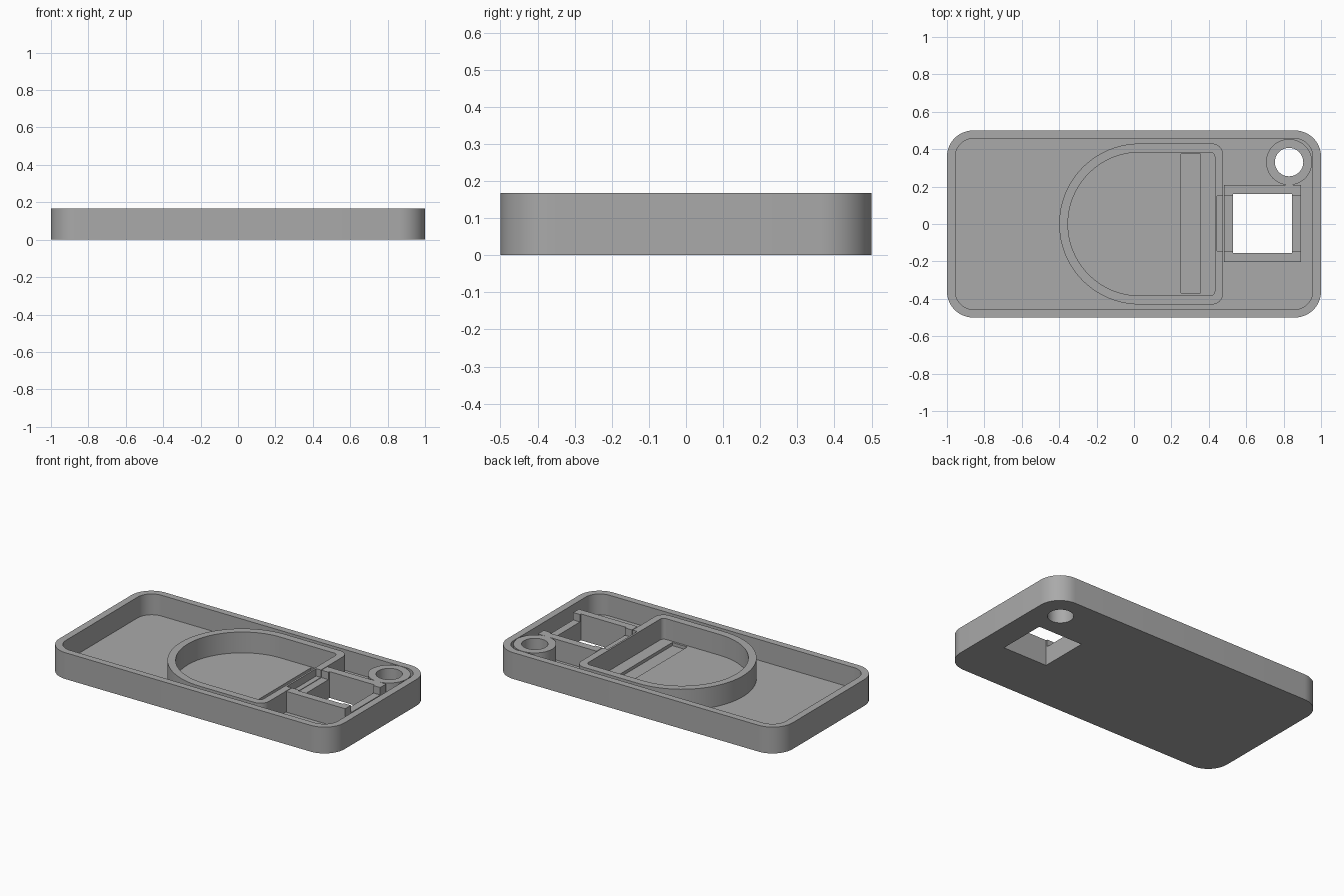
import bpy, bmesh, math

if "Cube" in bpy.data.objects:
    bpy.data.objects.remove(bpy.data.objects["Cube"], do_unlink=True)

GREY = (0.4, 0.4, 0.4, 1)
mat = bpy.data.materials.new("matte grey")
mat.use_nodes = True
mat.diffuse_color = GREY
mat.node_tree.nodes["Principled BSDF"].inputs["Base Color"].default_value = GREY

TOP, FLOOR, NOTCH = 0.167, 0.035, 0.12


def arc(cx, cy, r, start, end, steps):
    """Points along an arc, angles in degrees."""
    angles = [math.radians(start + (end - start) * i / steps) for i in range(steps + 1)]
    return [(cx + r * math.cos(a), cy + r * math.sin(a)) for a in angles]


def circle(cx, cy, r):
    return arc(cx, cy, r, 0, 360, 48)[:-1]


def rect(x0, x1, y0, y1):
    return [(x0, y0), (x1, y0), (x1, y1), (x0, y1)]


def rounded(hx, hy, r):
    pts = []
    for i, (sx, sy) in enumerate([(1, 1), (-1, 1), (-1, -1), (1, -1)]):
        pts += arc(sx * (hx - r), sy * (hy - r), r, i * 90, i * 90 + 90, 12)
    return pts


def d_shape(cx, r, x1, corner):
    """Half circle on the -x side, rounded corners on the +x side."""
    return (arc(cx, 0, r, 90, 270, 48)
            + arc(x1 - corner, corner - r, corner, -90, 0, 8)
            + arc(x1 - corner, r - corner, corner, 0, 90, 8))


def prism(name, outline, z0, z1):
    bm = bmesh.new()
    face = bm.faces.new([bm.verts.new((x, y, z0)) for x, y in outline])
    top = bmesh.ops.extrude_face_region(bm, geom=[face])["geom"]
    bmesh.ops.translate(bm, vec=(0, 0, z1 - z0),
                        verts=[v for v in top if isinstance(v, bmesh.types.BMVert)])
    bmesh.ops.recalc_face_normals(bm, faces=bm.faces)
    mesh = bpy.data.meshes.new(name)
    bm.to_mesh(mesh)
    bm.free()
    mesh.materials.append(mat)
    obj = bpy.data.objects.new(name, mesh)
    bpy.context.collection.objects.link(obj)
    return obj


def part(name, outline, z0, z1, cuts):
    """A prism with other prisms cut out of it."""
    obj = prism(name, outline, z0, z1)
    bpy.context.view_layer.objects.active = obj
    for cut_outline, c0, c1 in cuts:
        cutter = prism("cutter", cut_outline, c0, c1)
        mod = obj.modifiers.new("cut", 'BOOLEAN')
        mod.operation, mod.solver, mod.object = 'DIFFERENCE', 'EXACT', cutter
        bpy.ops.object.modifier_apply(modifier=mod.name)
        bpy.data.objects.remove(cutter, do_unlink=True)
    bpy.ops.object.select_all(action='DESELECT')
    obj.select_set(True)
    bpy.ops.object.shade_smooth_by_angle(angle=math.radians(30))
    return obj


# Shared openings
bore = (circle(0.829, 0.331, 0.076), -1, 1)
window = (rect(0.53, 0.845, -0.155, 0.161), -1, 1)
notch = (rect(0.444, 1.0, -0.145, 0.15), NOTCH, 1)
groove = (rect(0.25, 0.355, -0.37, 0.375), 0.015, 1)

# Tray with rim, floor openings and a shallow groove
part("tray", rounded(1, 0.5, 0.14), 0, TOP,
     [(rounded(0.955, 0.457, 0.097), FLOOR, 1), bore, window, groove])

# D-shaped wall
part("d_wall", d_shape(0.03, 0.43, 0.477, 0.06), FLOOR, TOP,
     [(d_shape(0.03, 0.383, 0.432, 0.025), -1, 1), notch])

# Frame around the window, notched on both ends
part("window_frame", rect(0.481, 0.893, -0.202, 0.209), FLOOR, TOP, [window, notch])

# Round boss in the corner
part("corner_boss", circle(0.829, 0.331, 0.123), FLOOR, TOP, [bore])
